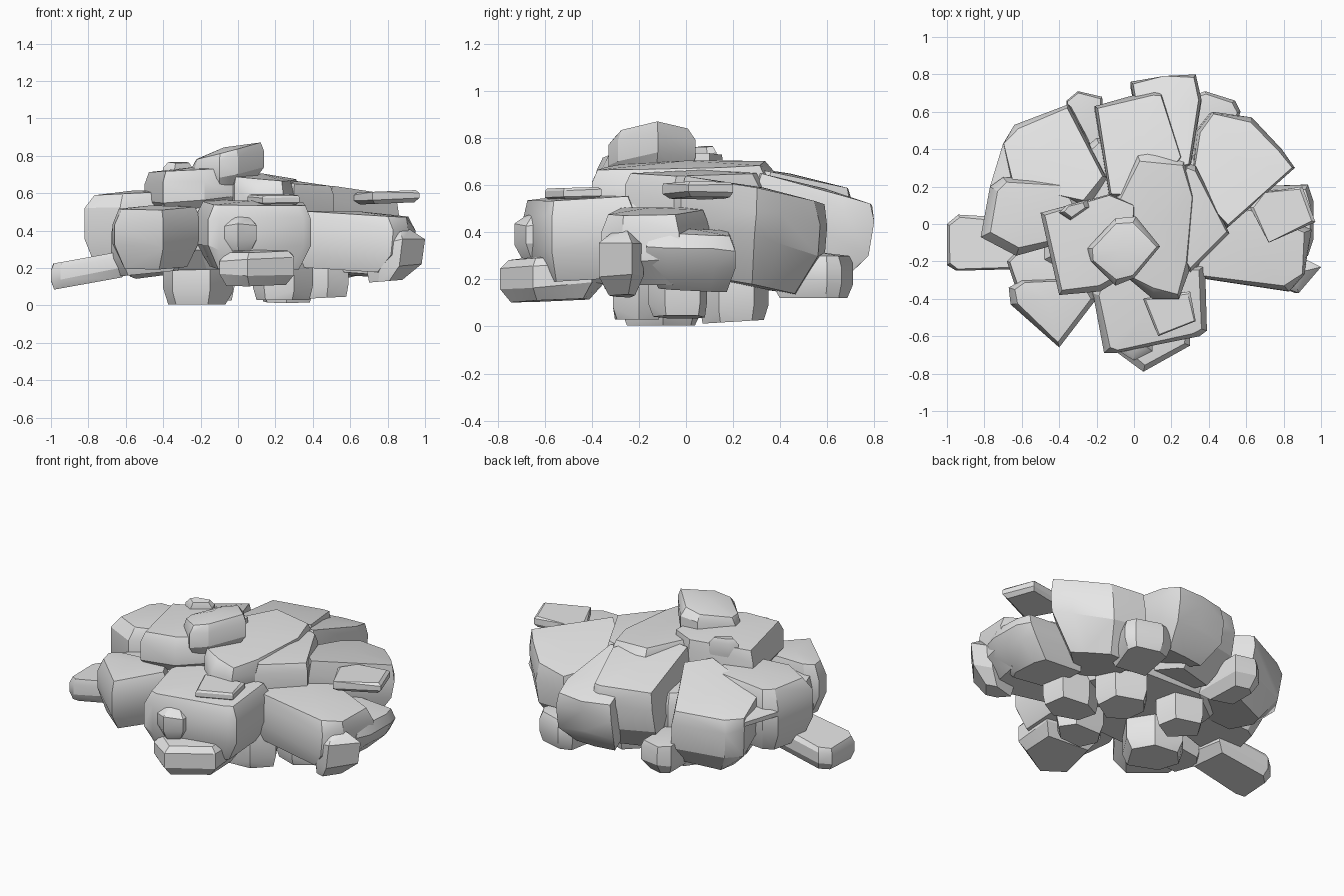
import bpy, bmesh, random
from mathutils import Vector

if "Cube" in bpy.data.objects:
    bpy.data.objects.remove(bpy.data.objects["Cube"])

stone = bpy.data.materials.new("light_grey_stone")
stone.diffuse_color = (0.79, 0.79, 0.79, 1)
stone.use_nodes = True
stone.node_tree.nodes["Principled BSDF"].inputs["Base Color"].default_value = stone.diffuse_color
random.seed(4)


def rock(name, outline, low, high, tilt=(0, 0), top=0.9, bottom=0.78, lean=(0, 0),
         belly=0.34, dome=0.015):
    """Chiselled block: hull of four rings following a plan outline.
    low/high are heights at the middle, tilt is the rise per unit of x and y,
    lean shifts the underside, belly is the height of the widest ring, dome lifts the top."""
    c = sum((Vector(p) for p in outline), Vector((0, 0))) / len(outline)
    h = high - low
    rings = [(bottom, low, 1), (1, low + belly * h, 0.3),
             (1, high - 0.22 * h, 0), (top, high, 0)]
    bm = bmesh.new()
    for scale, z, shift in rings:
        for p in outline:
            d = (Vector(p) - c) * scale
            if scale < 1:
                d *= random.uniform(0.93, 1.05)
            rise = d.x * tilt[0] + d.y * tilt[1]
            x, y = c + d + Vector(lean) * shift
            bm.verts.new((x, y, z + rise + random.uniform(-0.05, 0.05) * h * (scale == 1)))
    bm.verts.new((c.x, c.y, high + dome))
    hull = bmesh.ops.convex_hull(bm, input=bm.verts)
    junk = {g for g in hull["geom_interior"] + hull["geom_unused"]
            if isinstance(g, bmesh.types.BMVert)}
    bmesh.ops.delete(bm, geom=list(junk), context='VERTS')
    bmesh.ops.dissolve_limit(bm, angle_limit=0.04, verts=bm.verts, edges=bm.edges)
    bmesh.ops.recalc_face_normals(bm, faces=bm.faces)
    me = bpy.data.meshes.new(name)
    bm.to_mesh(me)
    bm.free()
    me.materials.append(stone)
    ob = bpy.data.objects.new(name, me)
    bpy.context.collection.objects.link(ob)
    return ob


# Hidden heart of the pile
rock("core_rock", [(-.5, -.2), (-.45, .25), (-.2, .46), (.35, .4), (.5, 0), (.3, -.35), (-.2, -.4)],
     .19, .52, bottom=.85)

# Crown
rock("peak_rock", [(-.25, -.13), (-.1, .03), (.01, .04), (.14, -.12), (0, -.29), (-.1, -.33), (-.23, -.2)],
     .62, .82, (.26, .02), top=.88, dome=.025)
rock("crown_left_rock", [(-.5, .06), (-.42, .08), (-.13, .16), (0, .1), (0, -.25), (-.18, -.36), (-.4, -.38)],
     .48, .725, (.05, 0), top=.95)
rock("crown_chip", [(-.4, .06), (-.36, .1), (-.25, .13), (-.24, .09), (-.34, .02)],
     .62, .765, (-.05, .1), top=.7, dome=0)
rock("crown_center_rock", [(.02, .37), (.08, .38), (.27, .34), (.32, .15), (.3, -.24), (.24, -.4),
                           (.1, -.4), (-.02, -.3), (-.1, .13)],
     .42, .685, (-.08, .03), top=.92, dome=.02)
rock("crown_right_rock", [(.28, .33), (.33, .31), (.51, -.05), (.3, -.26), (.15, 0)],
     .42, .65, (-.06, 0), top=.93)

# Left side
rock("left_slab", [(-1, 0), (-.94, .05), (-.6, .03), (-.57, -.24), (-.95, -.25), (-1, -.22)],
     .11, .25, (.18, 0), bottom=.85, dome=0)
rock("left_rock", [(-.82, -.07), (-.77, .2), (-.7, .25), (-.33, .24), (-.26, .08), (-.38, -.1), (-.63, -.17)],
     .22, .6, (.05, 0), top=.83)
rock("left_back_flake", [(-.7, .43), (-.77, .2), (-.6, .1), (-.28, .2)],
     .44, .5, (.1, 0), dome=0)
rock("left_front_filler", [(-.68, -.2), (-.62, -.38), (-.3, -.38), (-.25, -.1), (-.6, -.12)],
     .17, .47, (.1, 0))
rock("front_left_rock", [(-.67, -.34), (-.66, -.43), (-.4, -.66), (-.2, -.4), (-.25, -.28), (-.6, -.3)],
     .2, .52, (.03, .05), top=.85, bottom=.7, belly=.42)

# Back
rock("back_left_rock", [(-.7, .43), (-.64, .53), (-.35, .64), (-.15, .25), (-.25, .1), (-.65, .2)],
     .2, .56, (.2, -.2), top=.94, lean=(.06, -.06))
rock("back_center_rock", [(-.21, .63), (.11, .72), (.15, .7), (.27, .35), (.1, .1), (-.13, .15)],
     .22, .635, (.03, -.2), top=.92, bottom=.7, lean=(0, -.1), belly=.42)
rock("back_tall_rock", [(-.02, .76), (.16, .79), (.33, .8), (.36, .67), (.3, .3), (.08, .25)],
     .22, .57, (.04, -.28), top=.96, bottom=.7, lean=(0, -.08), belly=.42)
rock("back_low_left_rock", [(-.36, .66), (-.3, .71), (-.17, .68), (-.16, .36), (-.36, .42)],
     .14, .32, bottom=.7)
rock("back_low_right_rock", [(.3, .68), (.38, .71), (.54, .66), (.57, .6), (.48, .36), (.25, .4)],
     .12, .3, bottom=.85)

# Right side
rock("back_right_rock", [(.42, .6), (.63, .57), (.79, .4), (.86, .3), (.62, .09), (.5, -.02), (.3, .2), (.34, .5)],
     .17, .575, (.03, -.2), top=.92, bottom=.66, lean=(-.05, -.03), belly=.48)
rock("right_flat_slab", [(.62, .09), (.7, .17), (.9, .2), (.97, .01), (.72, -.1)],
     .545, .61, (.04, 0), top=.95, bottom=.85, dome=0)
rock("right_end_rock", [(.6, .2), (.93, .21), (.96, .12), (.96, -.08), (.93, -.17), (.6, -.14)],
     .16, .4, (-.08, -.05), lean=(-.12, 0), belly=.42)
rock("right_slab", [(.3, -.28), (.4, .05), (.62, .1), (.95, -.03), (.91, -.27), (.83, -.36), (.4, -.29)],
     .19, .49, (-.06, .02), top=.92, lean=(-.04, 0))
rock("right_spike", [(.7, -.22), (.9, -.18), (1, -.23), (.88, -.37), (.78, -.33)],
     .13, .4, (.08, 0), top=.45, bottom=.6, lean=(-.06, 0))

# Front
rock("front_rock", [(-.22, -.37), (-.16, -.69), (-.1, -.69), (.35, -.6), (.39, -.57), (.38, -.22), (-.15, -.2)],
     .2, .545, (-.02, .06), top=.92)
rock("front_plate", [(.13, -.6), (.33, -.52), (.3, -.36), (.05, -.4)],
     .535, .59, (0, .03), dome=0)
rock("front_low_rock", [(-.1, -.68), (.05, -.79), (.3, -.65), (.3, -.4), (-.05, -.35)],
     .11, .29, (.02, .04), top=.85)
rock("front_chip", [(-.08, -.68), (0, -.73), (.1, -.68), (.1, -.5), (-.08, -.5)],
     .29, .47, top=.6, bottom=.7)

# Feet under the pile
rock("foot_right", [(.4, .09), (.57, .06), (.59, -.09), (.48, -.16), (.32, -.09), (.3, .04)],
     .04, .28, (.05, 0), bottom=.9, belly=.25)
rock("foot_back", [(.12, .25), (.2, .35), (.38, .29), (.4, .14), (.26, .06), (.14, .12)],
     .02, .28, (0, .06), bottom=.9, belly=.25)
rock("foot_back_left", [(-.3, .22), (-.22, .34), (-.05, .3), (-.02, .17), (-.15, .1)],
     .03, .28, (0, .06), bottom=.88, belly=.25)
rock("foot_left", [(-.4, -.05), (-.3, .07), (-.12, .04), (-.03, -.1), (-.15, -.28), (-.35, -.2)],
     .005, .26, bottom=.84, belly=.3)
rock("foot_front", [(.08, -.2), (.14, -.1), (.34, -.1), (.4, -.2), (.3, -.31), (.14, -.31)],
     .03, .28, bottom=.9, belly=.25)

# Soften shallow creases, keep chiselled edges
for ob in bpy.context.scene.objects:
    ob.select_set(True)
    bpy.context.view_layer.objects.active = ob
bpy.ops.object.shade_smooth_by_angle(angle=0.45)
